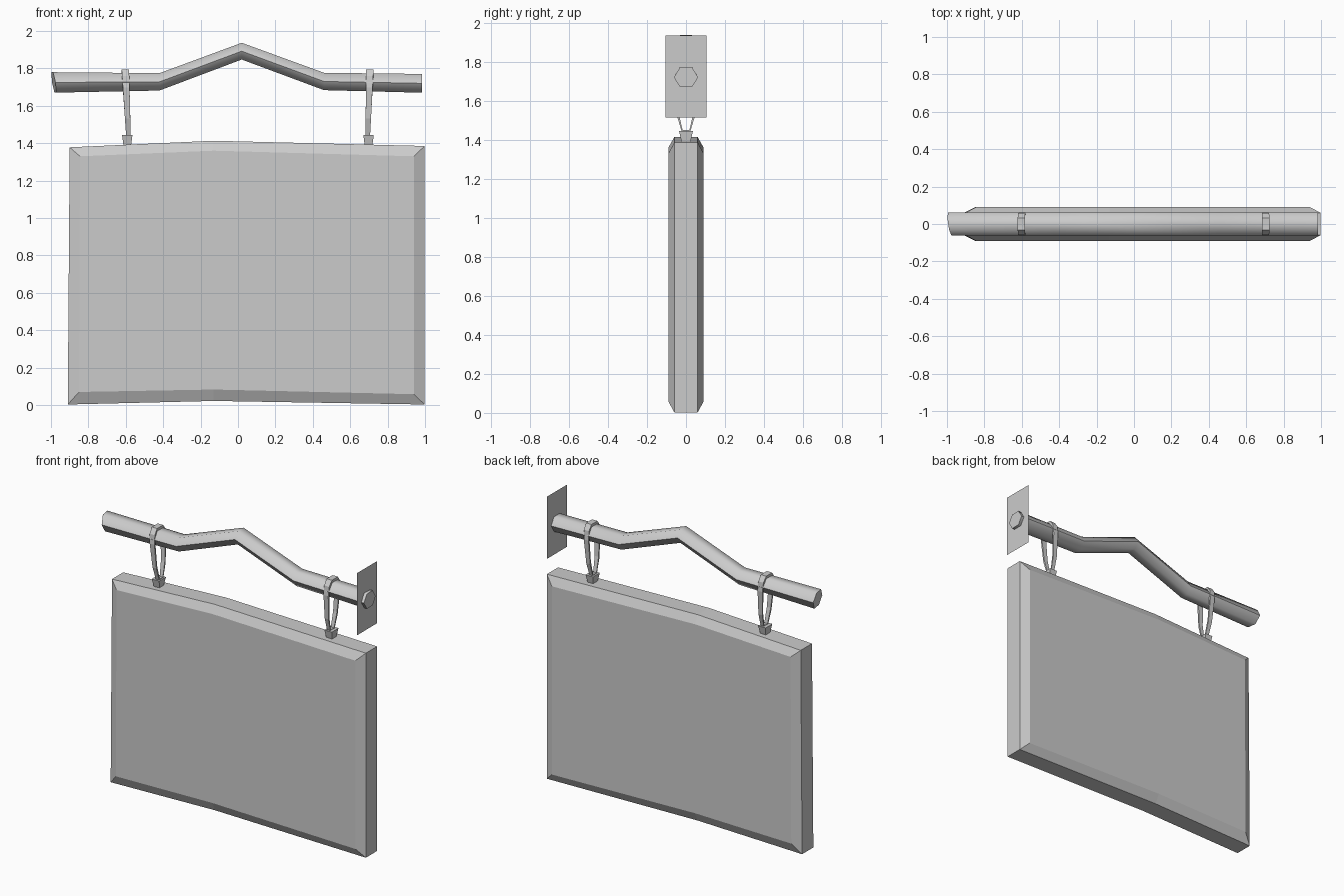
import bpy, bmesh, math
from mathutils import Vector

old = bpy.data.objects.get("Cube")
if old:
    bpy.data.objects.remove(old, do_unlink=True)

GREY = (0.6, 0.6, 0.6, 1)
mat = bpy.data.materials.new("plain grey")
mat.use_nodes = True
mat.diffuse_color = GREY
mat.node_tree.nodes["Principled BSDF"].inputs["Base Color"].default_value = GREY


def loft(name, rings, loop=False, smooth=False):
    """Skin a list of equal-length point rings; cap the ends unless looped."""
    bm = bmesh.new()
    rows = [[bm.verts.new(p) for p in ring] for ring in rings]
    n = len(rows[0])
    pairs = list(zip(rows, rows[1:])) + ([(rows[-1], rows[0])] if loop else [])
    for a, b in pairs:
        for i in range(n):
            j = (i + 1) % n
            bm.faces.new((a[i], a[j], b[j], b[i]))
    if not loop:
        bm.faces.new(rows[0])
        if len(rows) > 1:
            bm.faces.new(rows[-1])
    bmesh.ops.recalc_face_normals(bm, faces=bm.faces)
    mesh = bpy.data.meshes.new(name)
    bm.to_mesh(mesh)
    bm.free()
    mesh.materials.append(mat)
    obj = bpy.data.objects.new(name, mesh)
    bpy.context.collection.objects.link(obj)
    if smooth:
        bpy.ops.object.select_all(action='DESELECT')
        obj.select_set(True)
        bpy.context.view_layer.objects.active = obj
        bpy.ops.object.shade_smooth_by_angle(angle=math.radians(62))
    return obj


# Board: bowed slab with chamfered borders on both faces
rim = [(-0.91, 0.003), (-0.13, 0.022), (0.998, 0.003),
       (0.998, 1.385), (-0.13, 1.413), (-0.90, 1.378)]
face = [(-0.85, 0.07), (-0.13, 0.083), (0.94, 0.058),
        (0.94, 1.33), (-0.13, 1.36), (-0.845, 1.33)]
loft("sign_board", [[(x, y, z) for x, z in outline] for outline, y in
                    ((face, -0.09), (rim, -0.06), (rim, 0.06), (face, 0.09))])

# Beam: six-sided bent pole, slightly slanted at the free end
path = [(-0.985, 1.725, 1), (-0.42, 1.728, 0.85), (0.02, 1.892, 0.82),
        (0.46, 1.73, 0.85), (0.985, 1.72, 0.92)]
beam = []
for k, (x, z, s) in enumerate(path):
    ring = []
    for i in range(6):
        a = math.tau * i / 6
        dy, dz = 0.062 * math.cos(a), 0.063 * s * math.sin(a)
        slant = -0.15 * dy - 0.15 * dz if k == 0 else 0
        ring.append((x + slant, dy, z + dz))
    beam.append(ring)
loft("beam", beam, smooth=True)

# Wall plate: thin sheet pierced by the beam
loft("wall_plate", [[(0.965, y, z) for y, z in
                     ((-0.105, 1.515), (0.105, 1.515), (0.105, 1.935), (-0.105, 1.935))]])

# Hangers: strap loop around the beam, pinched into a tapered foot on the board
loop_path = [(0.018, 1.44), (0.045, 1.54), (0.058, 1.69), (0.054, 1.75), (0.03, 1.785)]
loop_path += [(-y, z) for y, z in reversed(loop_path)]
centre = Vector((0, 1.63))
for side, x0, lean in (("right", -0.598, 0.012), ("left", 0.702, -0.008)):
    straps = []
    for y, z in loop_path:
        x = x0 + lean * (1.7 - z) / 0.25
        w = 0.012 + 0.008 * (z - 1.44) / 0.35
        out = (Vector((y, z)) - centre).normalized() * 0.009
        straps.append([(x + sx * w, y + so * out.x, z + so * out.y)
                       for sx, so in ((-1, -1), (1, -1), (1, 1), (-1, 1))])
    loft(side + "_strap", straps, loop=True)
    xf = x0 + lean * 0.5
    loft(side + "_foot", [[(xf + sx * w, sy * d, z) for sx, sy in
                           ((-1, -1), (1, -1), (1, 1), (-1, 1))]
                          for w, d, z in ((0.02, 0.022, 1.385), (0.028, 0.036, 1.445))])
